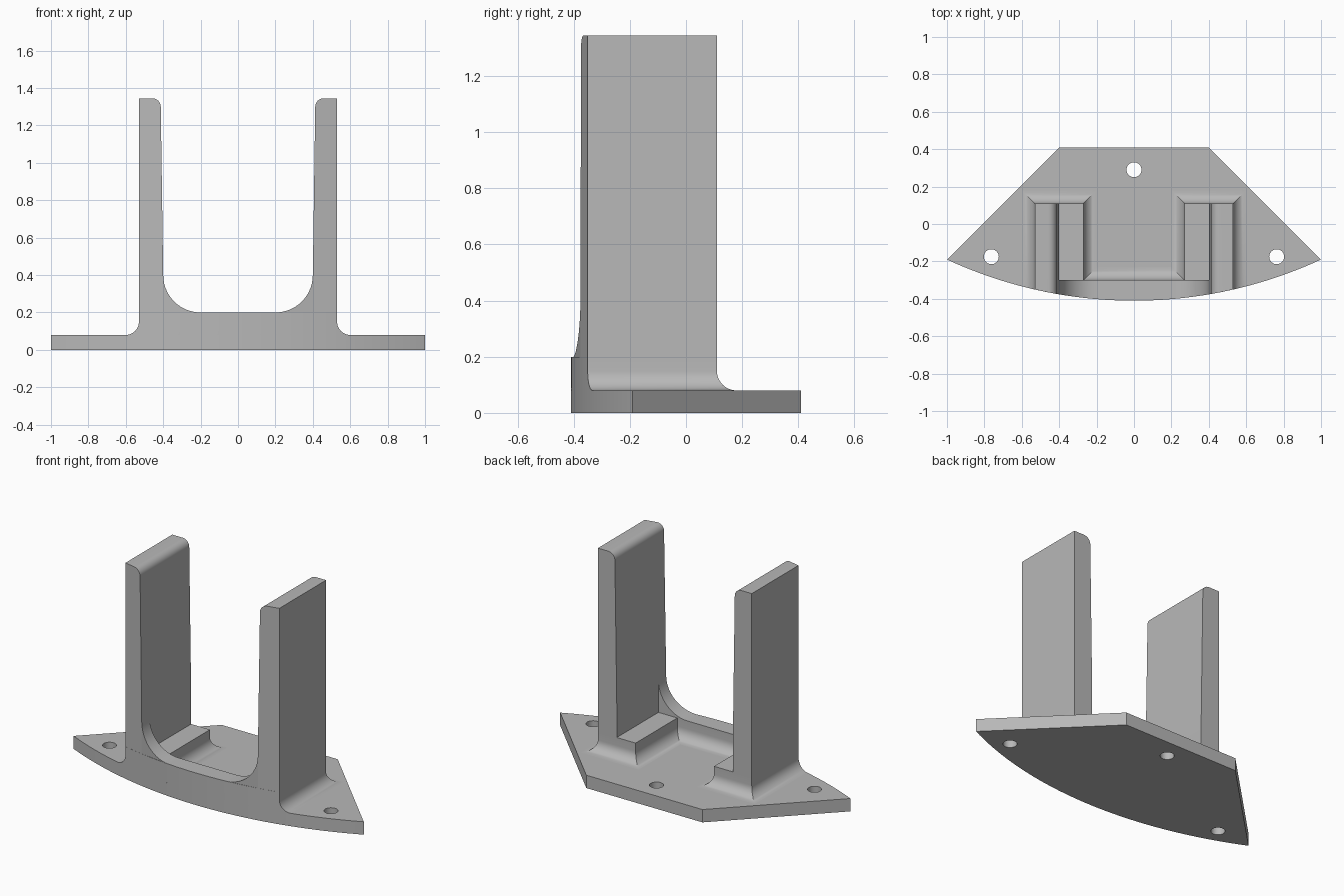
import bpy, bmesh, math
from mathutils import Matrix

cube = bpy.data.objects.get("Cube")
if cube:
    bpy.data.objects.remove(cube, do_unlink=True)

PLATE = 0.08      # plate thickness
SILL = 0.20       # height of front wall and ledges
TOP = 1.345       # height of uprights
OUT, IN = 0.53, 0.40
BACK = 0.11       # rear of uprights
WALL = -0.30      # rear of front wall
FILLET = 0.07
RADIUS = 2.383    # front curve

gray = bpy.data.materials.new("gray plastic")
gray.use_nodes = True
color = (0.48, 0.48, 0.48, 1)
gray.diffuse_color = color
gray.node_tree.nodes["Principled BSDF"].inputs["Base Color"].default_value = color


def front_y(x):
    return -0.41 + RADIUS - math.sqrt(RADIUS ** 2 - x * x)


def front_curve(half, steps=48):
    xs = [half * (2 * i / steps - 1) for i in range(steps + 1)]
    return [(x, front_y(x)) for x in xs]


def finish(name, bm):
    bmesh.ops.recalc_face_normals(bm, faces=bm.faces)
    mesh = bpy.data.meshes.new(name)
    bm.to_mesh(mesh)
    bm.free()
    mesh.materials.append(gray)
    obj = bpy.data.objects.new(name, mesh)
    bpy.context.collection.objects.link(obj)
    bpy.ops.object.select_all(action='DESELECT')
    obj.select_set(True)
    bpy.context.view_layer.objects.active = obj
    bpy.ops.object.shade_smooth_by_angle(angle=math.radians(30))
    return obj


def loft(name, rings):
    """Closed solid through a list of equal-length point rings."""
    bm = bmesh.new()
    loops = [[bm.verts.new(p) for p in ring] for ring in rings]
    for a, b in zip(loops, loops[1:]):
        for i in range(len(a)):
            j = (i + 1) % len(a)
            bm.faces.new((a[i], a[j], b[j], b[i]))
    bm.faces.new(loops[0])
    bm.faces.new(loops[-1])
    return finish(name, bm)


def mirrored_prism(name, profile, back):
    """Front profile run from the front curve to a flat back, on both sides."""
    obj = loft(name, [[(x, front_y(x), z) for x, z in profile],
                      [(x, back, z) for x, z in profile]])
    obj.modifiers.new("Mirror", 'MIRROR')
    return obj


def arc(cx, cz, r, start, end, steps=14):
    angles = [math.radians(start + (end - start) * i / steps) for i in range(steps + 1)]
    return [(cx + r * math.cos(a), cz + r * math.sin(a)) for a in angles]


# Base plate with a curved front and three screw holes
outline = front_curve(1.0) + [(0.4, 0.41), (-0.4, 0.41)]
plate = loft("base_plate", [[(x, y, z) for x, y in outline] for z in (0, PLATE)])
bm = bmesh.new()
for x, y in ((0, 0.29), (0.763, -0.175), (-0.763, -0.175)):
    bmesh.ops.create_cone(bm, cap_ends=True, segments=32, radius1=0.04, radius2=0.04,
                          depth=0.4, matrix=Matrix.Translation((x, y, 0)))
cutter = finish("hole_cutter", bm)
cutter.hide_render = True
cut = plate.modifiers.new("Holes", 'BOOLEAN')
cut.operation = 'DIFFERENCE'
cut.solver = 'EXACT'
cut.object = cutter
bpy.context.view_layer.objects.active = plate
bpy.ops.object.modifier_apply(modifier=cut.name)
bpy.data.objects.remove(cutter, do_unlink=True)


# U-shaped foot: front wall and ledges with a mitred fillet onto the plate
def foot_ring(d, z):
    side = [(OUT + d, BACK + d), (0.27 - d, BACK + d), (0.27 - d, WALL + d)]
    points = front_curve(OUT + d) + side + [(-x, y) for x, y in reversed(side)]
    return [(x, y, z) for x, y in points]


rings = []
for i in range(11):
    a = math.radians(9 * i)
    rings.append(foot_ring(FILLET * (1 - math.sin(a)), PLATE + FILLET * (1 - math.cos(a))))
rings.append(foot_ring(0, SILL))
loft("foot", rings)

# Tall uprights, slightly tapered with a rounded inner top edge
r = 0.045
upright = [(OUT, SILL), (OUT, TOP)] + arc(0.413 + r, TOP - r, r, 90, 180, 8)
upright += [(IN, 0.4), (IN, SILL)]
mirrored_prism("uprights", upright, BACK)

# Rounded corners joining the front wall to the uprights
corner = arc(0.2, 0.4, 0.2, -90, 0) + [(IN, SILL)]
mirrored_prism("wall_corners", corner, WALL)
